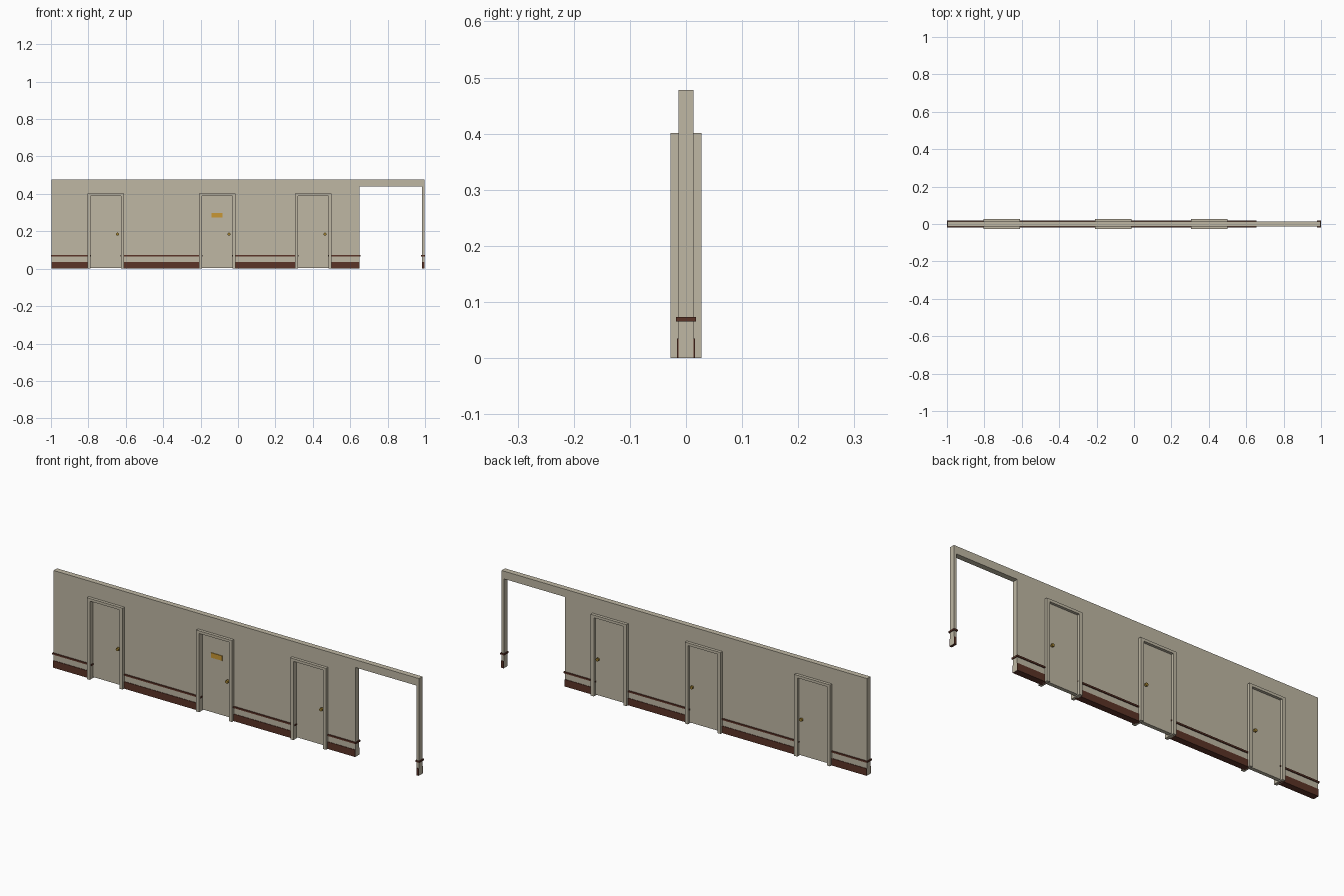
import bpy, bmesh, math
from mathutils import Matrix

if "Cube" in bpy.data.objects:
    bpy.data.objects.remove(bpy.data.objects["Cube"])


def material(name, rgb):
    m = bpy.data.materials.new(name)
    m.diffuse_color = (*rgb, 1)
    m.use_nodes = True
    m.node_tree.nodes["Principled BSDF"].inputs["Base Color"].default_value = m.diffuse_color
    return m


BEIGE = material("beige paint", (0.52, 0.475, 0.37))
BROWN = material("dark brown trim", (0.105, 0.033, 0.020))
GOLD = material("gold plate", (0.58, 0.31, 0.035))
BRASS = material("brass knob", (0.34, 0.21, 0.03))


def finish(bm, name, *mats):
    bmesh.ops.recalc_face_normals(bm, faces=bm.faces)
    me = bpy.data.meshes.new(name)
    bm.to_mesh(me)
    bm.free()
    ob = bpy.data.objects.new(name, me)
    for m in mats:
        me.materials.append(m)
    bpy.context.collection.objects.link(ob)
    return ob


def slab(name, outline, y0, y1, *mats):
    """Extrude an x-z outline from y0 to y1."""
    bm = bmesh.new()
    face = bm.faces.new([bm.verts.new((x, y0, z)) for x, z in outline])
    ext = bmesh.ops.extrude_face_region(bm, geom=[face])
    moved = [v for v in ext["geom"] if isinstance(v, bmesh.types.BMVert)]
    bmesh.ops.translate(bm, verts=moved, vec=(0, y1 - y0, 0))
    return finish(bm, name, *mats)


def box(name, x0, x1, y0, y1, z0, z1, mat):
    return slab(name, [(x0, z0), (x1, z0), (x1, z1), (x0, z1)], y0, y1, mat)


def knob(name, x, z, y, side, length):
    """Stem and round grip standing out from a door face."""
    bm = bmesh.new()
    for r, a, b in ((0.0045, 0, length * 0.5), (0.008, length * 0.45, length)):
        mat = Matrix.Translation((x, y + side * (a + b) / 2, z)) @ Matrix.Rotation(math.pi / 2, 4, 'X')
        bmesh.ops.create_cone(bm, cap_ends=True, segments=12, radius1=r, radius2=r,
                              depth=b - a, matrix=mat)
    finish(bm, name, BRASS)


CENTRES = (-0.707, -0.111, 0.402)
OUT, INN = 0.0975, 0.081          # half widths of the door frame

# Wall with door openings and a wide passage at the right
outline = [(-0.996, 0), (-0.996, 0.478), (0.996, 0.478), (0.996, 0),
           (0.983, 0), (0.983, 0.44), (0.65, 0.44), (0.65, 0)]
for c in reversed(CENTRES):
    outline += [(c + 0.088, 0), (c + 0.088, 0.393), (c - 0.088, 0.393), (c - 0.088, 0)]
wall = slab("wall", outline, -0.0135, 0.0135, BEIGE, BROWN)
for p in wall.data.polygons:
    if p.normal.z < -0.5 and p.center.z < 0.01:
        p.material_index = 1

# Door frames, doors and knobs
for i, c in enumerate(CENTRES, 1):
    u = [(c - OUT, 0), (c - OUT, 0.401), (c + OUT, 0.401), (c + OUT, 0),
         (c + INN, 0), (c + INN, 0.388), (c - INN, 0.388), (c - INN, 0)]
    slab(f"door_frame_{i}", u, -0.028, 0.028, BEIGE)
    box(f"door_{i}", c - INN, c + INN, -0.003, 0.015, 0.005, 0.389, BEIGE)
    knob(f"front_knob_{i}", c + 0.063, 0.185, -0.003, -1, 0.018)
    knob(f"back_knob_{i}", c + 0.063, 0.185, 0.015, 1, 0.013)

# Plate on the middle door
box("door_plate", -0.142, -0.082, -0.006, -0.002, 0.274, 0.298, GOLD)

# Rail and skirting on each stretch of wall
edges = [-0.996]
for c in CENTRES:
    edges += [c - 0.079, c + 0.079]
edges += [0.65, 0.983, 0.996]
# the first and last ends stand a little proud of the wall
pairs = list(zip(edges[::2], edges[1::2]))
for i, (a, b) in enumerate(pairs, 1):
    ra = a - 0.004 if i in (1, 5) else a
    rb = b + 0.004 if i >= 4 else b
    box(f"wall_rail_{i}", ra, rb, -0.018, 0.018, 0.065, 0.073, BROWN)
    sa = a if i in (1, 5) else a - 0.079 + 0.09 + 0.001
    sb = b if i >= 4 else b - 0.012
    for side, s in (("front", -1), ("back", 1)):
        y0, y1 = sorted((s * 0.013, s * 0.016))
        box(f"skirting_{side}_{i}", sa, sb, y0, y1, 0, 0.035, BROWN)
